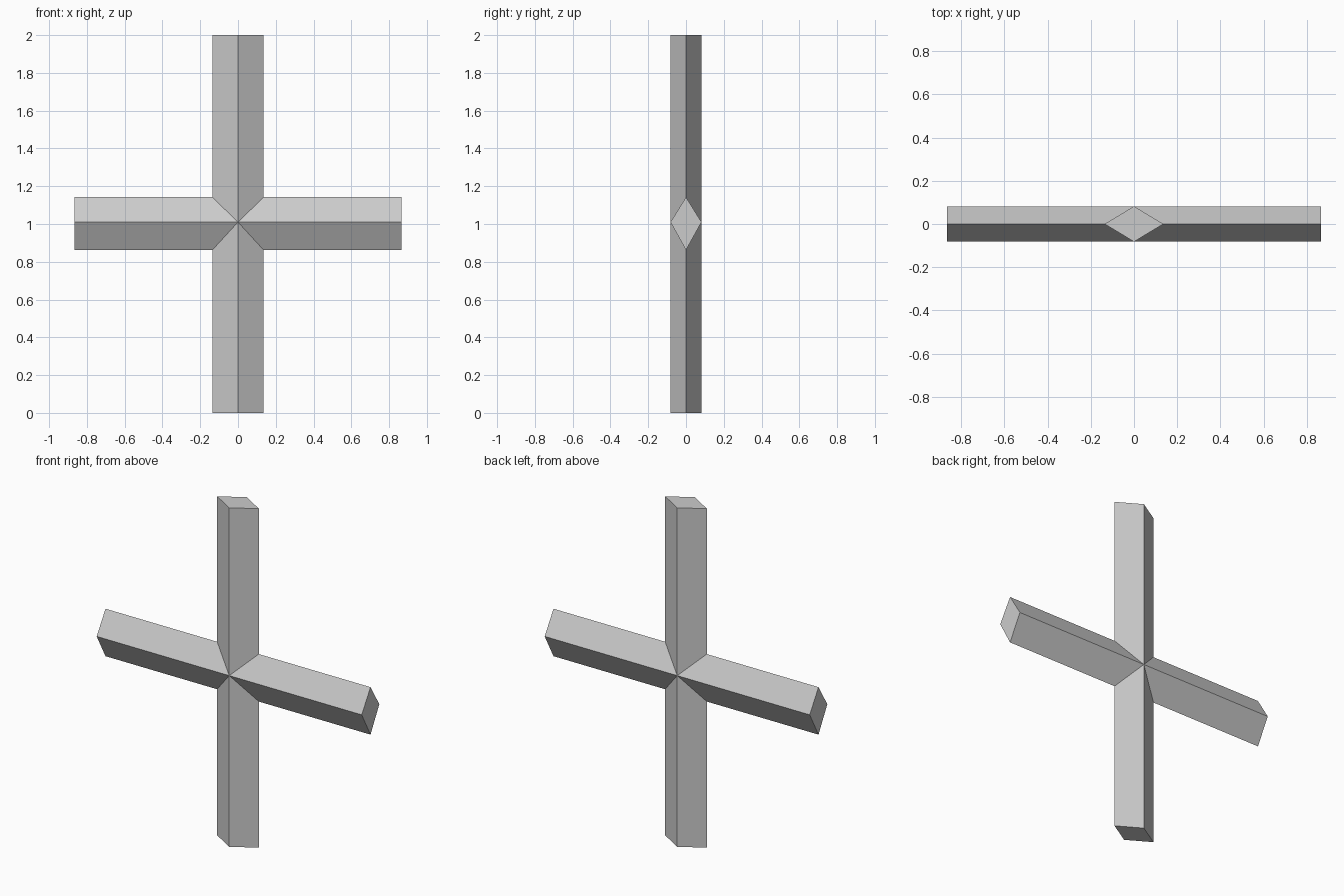
import bpy
import bmesh
from mathutils import Vector

cube = bpy.data.objects.get("Cube")
if cube:
    bpy.data.objects.remove(cube, do_unlink=True)

# Main dimensions
HALF_SPAN, HEIGHT = 0.865, 2.0
HALF_WIDTH, HALF_DEPTH = 0.136, 0.082
LOW, RIDGE, HIGH = 0.862, 1.01, 1.142

grey = bpy.data.materials.new("grey")
grey.use_nodes = True
colour = (0.6, 0.6, 0.6, 1)
grey.diffuse_color = colour
grey.node_tree.nodes["Principled BSDF"].inputs["Base Color"].default_value = colour

bm = bmesh.new()

# Shared joint: front and back ridge crossings, and the four inner corners
front = bm.verts.new((0, -HALF_DEPTH, RIDGE))
back = bm.verts.new((0, HALF_DEPTH, RIDGE))
corners = [bm.verts.new((x, 0, z)) for x, z in (
    (HALF_WIDTH, HIGH), (-HALF_WIDTH, HIGH),
    (-HALF_WIDTH, LOW), (HALF_WIDTH, LOW))]


def add_arm(first, second, axis, end):
    """Run a diamond-section arm from the joint to a flat end."""
    inner = [front, first, back, second]
    outer = []
    for v in inner:
        co = Vector(v.co)
        co[axis] = end
        outer.append(bm.verts.new(co))
    for i in range(4):
        j = (i + 1) % 4
        bm.faces.new((inner[i], inner[j], outer[j], outer[i]))
    bm.faces.new(outer)


# Top, left-hand, bottom and right-hand arms in turn
ends = ((2, HEIGHT), (0, -HALF_SPAN), (2, 0), (0, HALF_SPAN))
for i, (axis, end) in enumerate(ends):
    add_arm(corners[i], corners[(i + 1) % 4], axis, end)

bmesh.ops.recalc_face_normals(bm, faces=bm.faces)
mesh = bpy.data.meshes.new("faceted_cross")
bm.to_mesh(mesh)
bm.free()
mesh.materials.append(grey)
cross = bpy.data.objects.new("faceted_cross", mesh)
bpy.context.scene.collection.objects.link(cross)
